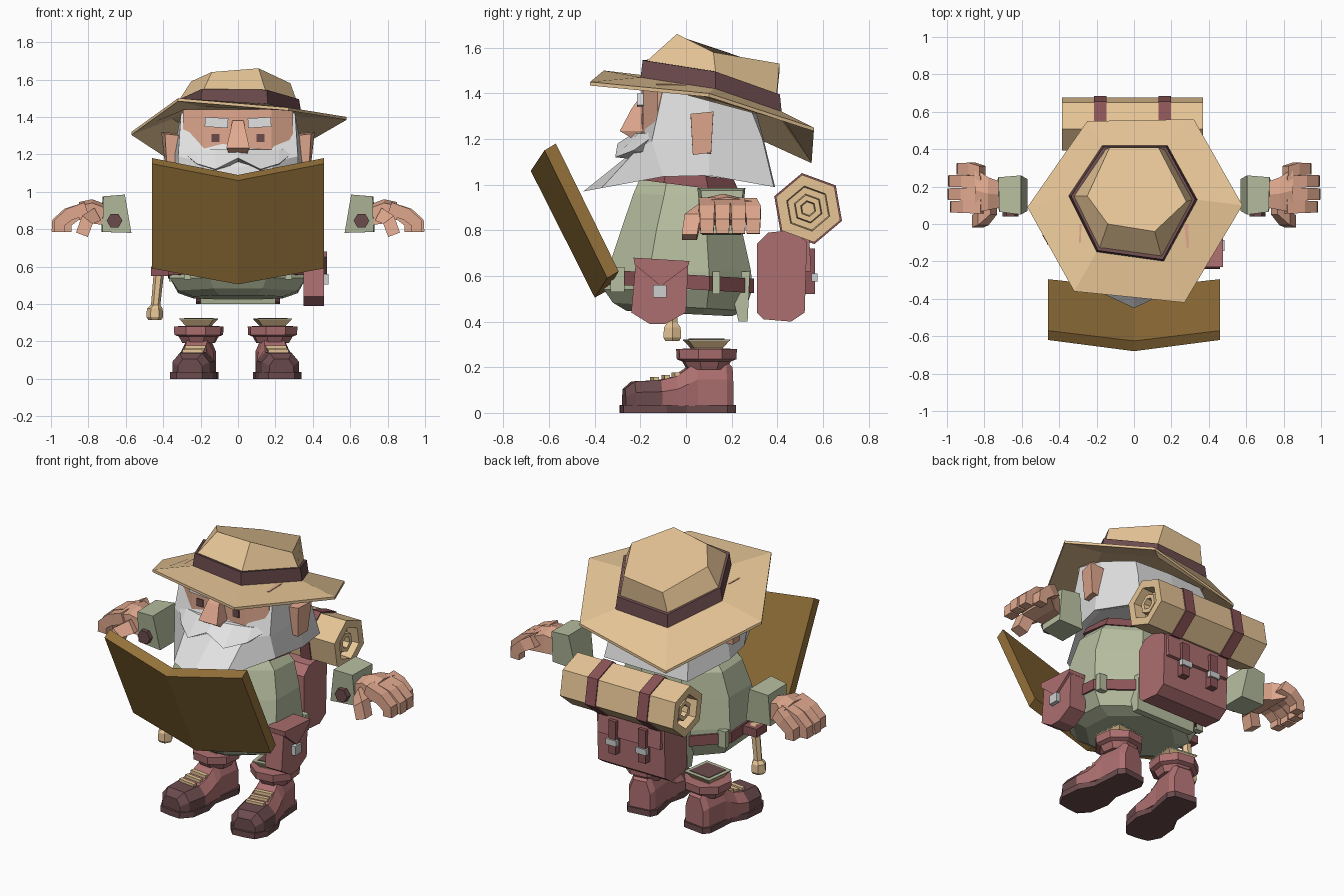
import bpy, bmesh, math
from mathutils import Matrix, Vector

if "Cube" in bpy.data.objects:
    bpy.data.objects.remove(bpy.data.objects["Cube"])


def srgb(r, g, b):
    return tuple(((c / 255 + 0.055) / 1.055) ** 2.4 for c in (r, g, b)) + (1,)


def material(name, *rgb):
    m = bpy.data.materials.new(name)
    m.diffuse_color = srgb(*rgb)
    m.use_nodes = True
    m.node_tree.nodes["Principled BSDF"].inputs["Base Color"].default_value = m.diffuse_color
    return m


TAN = material("straw tan", 230, 197, 150)
BROWN = material("book brown", 148, 113, 58)
SKIN = material("skin", 225, 169, 143)
GREEN = material("sage green", 183, 191, 160)
RED = material("leather red", 173, 111, 112)
DARK = material("dark burgundy", 108, 75, 77)
STRAP = material("strap red", 139, 84, 87)
HAIR = material("beard grey", 226, 226, 226)
METAL = material("metal grey", 205, 208, 207)


def loft(name, rings, mat, caps=True, matrix=None):
    """Skin a list of equal-length closed rings."""
    bm = bmesh.new()
    vs = [[bm.verts.new(p) for p in r] for r in rings]
    n = len(rings[0])
    for a, b in zip(vs, vs[1:]):
        for i in range(n):
            j = (i + 1) % n
            bm.faces.new((a[i], a[j], b[j], b[i]))
    if caps:
        bm.faces.new(vs[0])
        bm.faces.new(vs[-1])
    if matrix:
        bm.transform(matrix)
    bmesh.ops.recalc_face_normals(bm, faces=bm.faces)
    me = bpy.data.meshes.new(name)
    bm.to_mesh(me)
    bm.free()
    me.materials.append(mat)
    ob = bpy.data.objects.new(name, me)
    bpy.context.collection.objects.link(ob)
    return ob


def ring(z, rx, ry, cx=0, cy=0, n=8, phase=0, slope=0):
    """Horizontal ellipse, tilted by slope along y."""
    pts = []
    for i in range(n):
        a = math.radians(phase) + math.tau * i / n
        y = ry * math.sin(a)
        pts.append((cx + rx * math.cos(a), cy + y, z + slope * y))
    return pts


def prism_x(name, yz, x0, x1, mat):
    return loft(name, [[(x, y, z) for y, z in yz] for x in (x0, x1)], mat)


def box(name, x0, x1, y0, y1, z0, z1, mat, matrix=None):
    r = [[(x0, y0, z), (x1, y0, z), (x1, y1, z), (x0, y1, z)] for z in (z0, z1)]
    return loft(name, r, mat, matrix=matrix)


def sym(half):
    """Close a half outline (front to back) across x = 0."""
    return half + [(-x, y, z) for x, y, z in reversed(half) if x > 0]


def flip(pts, s):
    return [(s * x, y, z) for x, y, z in pts]


def shift(r, dz):
    return [(x, y, z + dz) for x, y, z in r]


# Hat: tilted hexagonal brim, band and crown
brim = [(-.57, .09, 1.32), (-.32, -.36, 1.50), (.27, -.42, 1.45),
        (.58, .10, 1.40), (.32, .56, 1.25), (-.25, .55, 1.11)]
base = [(-.35, .15, 1.41), (-.20, -.15, 1.475), (.16, -.20, 1.47),
        (.34, .13, 1.42), (.18, .42, 1.32), (-.17, .42, 1.30)]
top = [(-.25, .15, 1.59), (-.14, .0, 1.64), (.11, -.04, 1.66),
       (.28, .12, 1.58), (.13, .41, 1.53), (-.13, .41, 1.50)]
loft("hat_brim", [shift(base, -.02), shift(brim, -.016), brim, base], TAN)
band_top = [(x * .96, .13 + (y - .13) * .97, z + .075) for x, y, z in base]
loft("hat_band", [shift(base, -.01), band_top], DARK)
crown = [(x * .92, .13 + (y - .13) * .92, z + .07) for x, y, z in base]
loft("hat_crown", [crown, top], TAN)

# Hair and beard in one shell
def under(y):
    return 1.435 - .27 * (y + .15)


hair_top = [(0, -.11, 0), (.2, -.11, 0), (.305, -.1, 0), (.315, .1, 0), (.23, .29, 0), (0, .31, 0)]
hair_top = [(x, y, under(y)) for x, y, z in hair_top]
hair_mid = [(0, -.25, 1.13), (.19, -.21, 1.16), (.32, -.15, 1.19), (.345, .1, 1.2),
            (.25, .335, 1.2), (0, .34, 1.2)]
hair_low = [(0, -.45, .97), (.17, -.37, .985), (.32, -.1, 1.035), (.365, .1, 1.04),
            (.28, .385, .99), (0, .39, .99)]
hair_in = [(x * .85, y * .85, z + .02) for x, y, z in hair_low]
loft("hair_and_beard", [sym(r) for r in (hair_top, hair_mid, hair_low, hair_in)], HAIR)

# Face, nose, ears, eyes, brows
face = [(0, -.195, 0), (.18, -.185, 0), (.295, -.125, 0), (.29, .0, 0)]
loft("face", [shift(sym(face), 1.15), shift(sym(face), 1.44)], SKIN)
loft("nose", [[(-w, -.16, z), (-w, y, z), (w, y, z), (w, -.16, z)]
              for w, y, z in ((.03, -.205, 1.38), (.04, -.24, 1.33), (.062, -.29, 1.235), (.05, -.24, 1.205))], SKIN)
must = [(0, [(-.18, 1.23), (-.23, 1.225), (-.3, 1.18), (-.2, 1.15)]),
        (.12, [(-.16, 1.23), (-.21, 1.225), (-.31, 1.12), (-.17, 1.105)]),
        (.22, [(-.13, 1.23), (-.18, 1.225), (-.23, 1.15), (-.13, 1.14)]),
        (.3, [(-.1, 1.235), (-.13, 1.235), (-.14, 1.215), (-.1, 1.21)])]
must = [(-x, r) for x, r in must[:0:-1]] + must
loft("moustache", [[(x, y, z) for y, z in r] for x, r in must], HAIR)
for s in (-1, 1):
    loft("ear", [flip(r, s) for r in (
        [(.31, .03, 1.14), (.31, .11, 1.13), (.31, .12, 1.31), (.31, .02, 1.30)],
        [(.38, .03, 1.13), (.39, .11, 1.14), (.41, .12, 1.32), (.39, .02, 1.31)])], SKIN)
    box("eye", s * .12 - .021, s * .12 + .021, -.195, -.165, 1.265, 1.31, DARK)
    tilt = Matrix.Translation((s * .115, -.18, 1.37)) @ Matrix.Rotation(s * -.06, 4, 'Y')
    box("eyebrow", -.062, .062, -.035, .04, -.026, .026, HAIR, tilt)

# Coat body, collar, tail and belt
F = 1 / math.cos(math.pi / 8)
loft("coat_body", [ring(z, rx * F, ry * F, 0, cy, 8, 22.5, sl) for z, rx, ry, cy, sl in (
    (.435, .24, .23, -.03, -.05), (.465, .32, .29, -.03, -.06), (.54, .365, .325, -.035, 0), (.62, .365, .315, -.03, 0),
    (.8, .35, .265, -.02, 0), (.95, .31, .23, 0, -.05), (1.02, .25, .2, 0, -.05))], GREEN)
loft("collar", [ring(z, r * F, r * .82 * F, 0, .0, 8, 22.5, -.13) for z, r in ((.995, .285), (1.05, .255))], STRAP)
prism_x("coat_tail", [(.18, .62), (.28, .62), (.27, .4), (.23, .4)], -.2, .2, GREEN)
loft("belt", [ring(z, .375 * F, .332 * F, 0, -.035, 8, 22.5, -.06) for z in (.545, .608)], STRAP)
for s in (-1, 1):
    box("belt_loop", s * .345 - .025, s * .345 + .025, .115, .15, .52, .62, GREEN)
    box("front_belt_loop", s * .27 - .02, s * .27 + .02, -.33, -.27, .53, .64, GREEN)

# Belt pouch
prism_x("pouch", [(-.22, .66), (.01, .66), (.0, .44), (-.09, .39), (-.16, .39), (-.24, .44)], .35, .46, RED)
prism_x("pouch_flap", [(-.23, .68), (.015, .665), (.01, .645), (-.11, .555), (-.225, .65)], .35, .475, RED)
box("pouch_buckle", .45, .485, -.145, -.085, .505, .56, METAL)

# Stick hanging from the belt
loft("stick", [ring(z, r, r, x, -.06, 6) for z, r, x in (
    (.315, .035, -.445), (.33, .045, -.445), (.375, .042, -.445), (.395, .025, -.44), (.6, .028, -.42))], TAN)
box("stick_holder", -.465, -.36, -.11, -.01, .55, .6, STRAP)

# Open book: two leaves meeting at the spine
for s in (-1, 1):
    loft("book_cover", [flip(r, s) for r in (
        [(0, -.68, 1.06), (0, -.625, 1.09), (0, -.345, .535), (0, -.40, .505)],
        [(.46, -.62, 1.15), (.46, -.57, 1.18), (.46, -.295, .62), (.46, -.345, .59)])], BROWN)

# Cuffs and hands
for s in (-1, 1):
    loft("cuff", [flip(r, s) for r in (
        [(.57, .07, .78), (.57, .24, .78), (.605, .26, .985), (.605, .05, .985)],
        [(.725, .085, .785), (.73, .235, .785), (.725, .25, .975), (.72, .065, .975)])], GREEN)
    loft("cuff_button", [[(s * .66 + .042 * math.cos(a), y, .845 + .042 * math.sin(a))
                          for a in (math.tau * i / 6 for i in range(6))] for y in (.09, .04)], DARK)
    loft("palm", [[(s * x, y0, z0), (s * x, y0, z1 - .02), (s * x, (y0 + y1) / 2, z1), (s * x, y1, z1 - .02), (s * x, y1, z0)]
                  for x, y0, y1, z0, z1 in ((.7, .09, .22, .82, .93), (.78, .075, .25, .83, .96), (.85, .06, .30, .85, .945))], SKIN)

    def digit(name, path, w):
        rings = []
        for i, p in enumerate(path):
            d = Vector(path[min(i + 1, len(path) - 1)]) - Vector(path[max(i - 1, 0)])
            n = Vector((d.z, 0, -d.x)).normalized()
            t = w * (1 - .06 * i)
            q = Vector(p)
            rings.append(flip([q + n * a * t + Vector((0, b * t, 0))
                               for a, b in ((-1, -1), (-1, 1), (1, 1), (1, -1))], s))
        loft(name, rings, SKIN)

    for y, tip, reach in ((.09, .092, -.01), (.155, .16, .003), (.22, .23, 0), (.275, .295, -.045)):
        digit("finger", [(.81, y, .91), (.91 + reach, tip, .88), (.963 + reach, tip, .835), (.965 + reach, tip, .785)], .035)
    digit("thumb", [(.75, .09, .88), (.805, .03, .85), (.835, .015, .77)], .038)

# Backpack with flap and two buckled straps
pack = [(.31, .44), (.34, .41), (.46, .40), (.52, .44), (.53, .75), (.46, .80), (.36, .79), (.31, .74)]
loft("backpack", [[(x, y, z) for y, z in pack] for x in (-.225, .225)], RED)
prism_x("backpack_flap", [(.44, .805), (.54, .765), (.548, .62), (.51, .62)], -.21, .21, RED)
for x in (-.1, .1):
    box("backpack_strap", x - .025, x + .025, .52, .565, .52, .72, STRAP)
    box("backpack_buckle", x - .035, x + .035, .55, .575, .575, .61, METAL)

# Bedroll with recessed rolled ends and straps
def hexa(x, r):
    return [(x, .535 + r * math.cos(a), .895 + r * math.sin(a))
            for a in (math.radians(40 + 60 * i) for i in range(6))]


half = [(.3, .03), (.35, .035), (.35, .06), (.3, .065), (.3, .095), (.37, .1), (.37, .15)]
loft("bedroll", [hexa(-x - .015, r) for x, r in half] + [hexa(x, r) for x, r in half[::-1]], TAN)
for x in (-.18, .165):
    loft("bedroll_strap", [hexa(x - .034, .158), hexa(x + .034, .158)], STRAP)

# Boots, toes turned slightly outwards
for s, cx in ((-1, -.21), (1, .185)):
    m = Matrix.Translation((cx, .09, 0)) @ Matrix.Rotation(s * .13, 4, 'Z') @ Matrix.Translation((0, -.09, 0))
    foot = [(0, -.29, 0), (.07, -.285, 0), (.115, -.22, 0), (.12, -.1, 0), (.085, -.01, 0), (.095, .17, 0), (.07, .21, 0), (0, .21, 0)]
    loft("boot_sole", [sym(foot), shift(sym(foot), .035)], DARK, matrix=m)
    upper = []
    for y, w, t in ((-.275, .065, .105), (-.235, .1, .138), (-.12, .113, .143), (-.05, .1, .16), (.0, .092, .195),
                    (.04, .085, .225), (.17, .082, .225), (.2, .065, .2)):
        upper.append([(-w, y, .03), (-w, y, t * .65), (-w * .6, y, t), (w * .6, y, t), (w, y, t * .65), (w, y, .03)])
    boot = loft("boot_upper", upper, RED, matrix=m)
    boot.data.materials.append(DARK)
    for f in boot.data.polygons:  # dark toe cap
        f.material_index = int(f.center.y < -.14)
    loft("boot_cuff", [ring(z, r, r, 0, .09, 8, 22.5) for z, r in (
        (.19, .09), (.225, .11), (.235, .135), (.28, .138), (.282, .08))], RED, matrix=m)
    loft("sock", [ring(z, r, r, 0, .09, 4, 45) for z, r in ((.27, .09), (.285, .09), (.318, .13))], TAN, matrix=m)
    loft("sock_rim", [ring(z, r, r, 0, .09, 4, 45) for z, r in ((.316, .13), (.322, .132))], GREEN, matrix=m)
    loft("sock_opening", [ring(z, r, r, 0, .09, 4, 45) for z, r in ((.32, .1), (.325, .1))], DARK, matrix=m)
    for y, z in ((-.14, .147), (-.09, .155), (-.045, .167)):
        box("boot_lace", -.055, .055, y - .012, y + .012, z - .02, z + .01, TAN, m)
